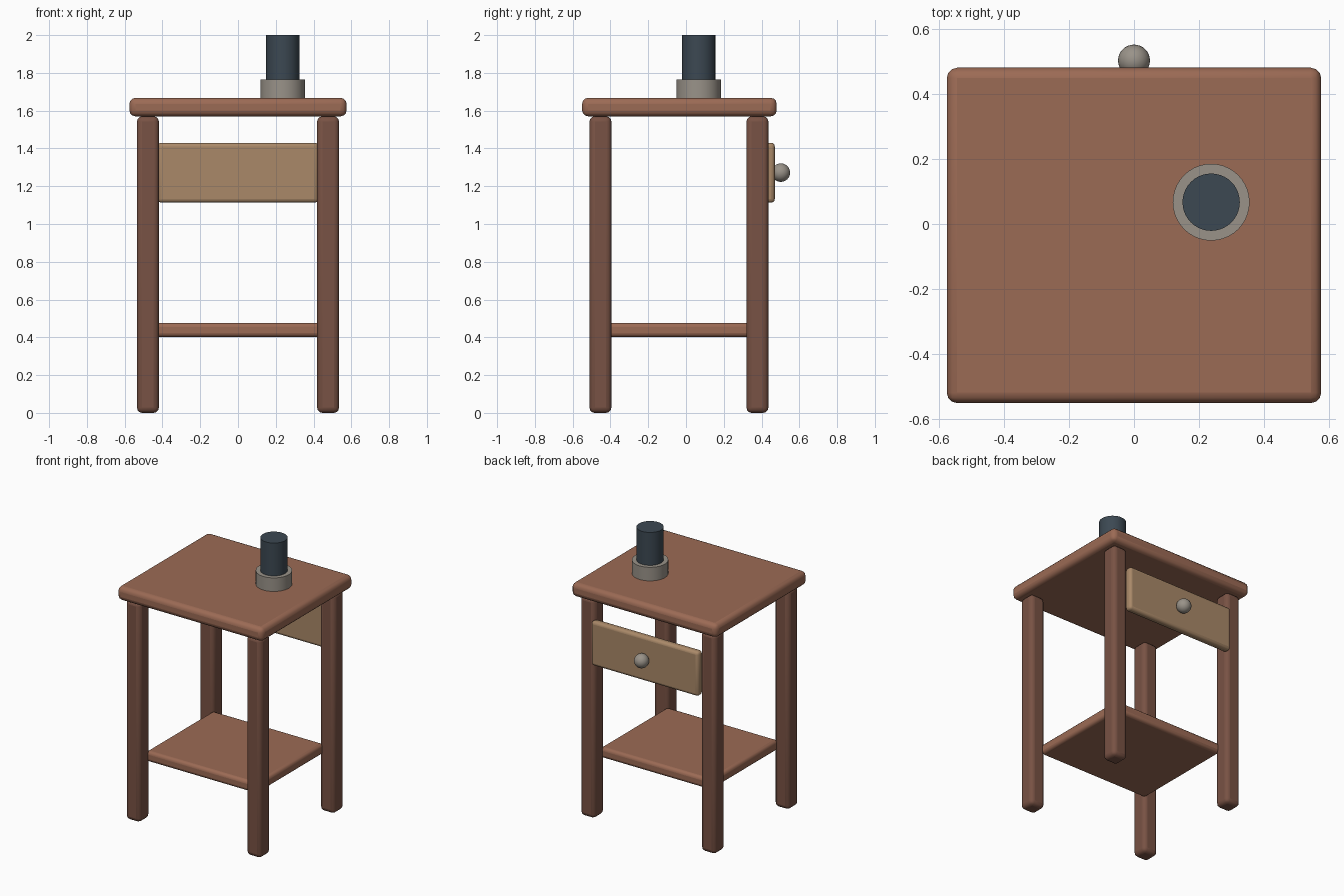
import bpy
from math import radians

if "Cube" in bpy.data.objects:
    bpy.data.objects.remove(bpy.data.objects["Cube"])


def material(name, rgb):
    m = bpy.data.materials.new(name)
    m.diffuse_color = (*rgb, 1)
    m.use_nodes = True
    m.node_tree.nodes["Principled BSDF"].inputs["Base Color"].default_value = m.diffuse_color
    return m


wood = material("wood", (0.33, 0.145, 0.09))
dark_wood = material("dark_wood", (0.19, 0.085, 0.058))
light_wood = material("light_wood", (0.40, 0.25, 0.14))
metal = material("metal", (0.32, 0.29, 0.25))
slate = material("slate", (0.045, 0.065, 0.085))


def finish(name, mat):
    ob = bpy.context.object
    ob.name = name
    ob.data.materials.append(mat)
    return ob


def box(name, lo, hi, bevel, mat):
    """Rounded box between two corners."""
    bpy.ops.mesh.primitive_cube_add(size=1, location=[(a + b) / 2 for a, b in zip(lo, hi)])
    ob = finish(name, mat)
    ob.scale = [b - a for a, b in zip(lo, hi)]
    bpy.ops.object.transform_apply(location=False, rotation=False, scale=True)
    mod = ob.modifiers.new("round_edges", 'BEVEL')
    mod.width = bevel
    mod.segments = 3
    bpy.ops.object.shade_smooth_by_angle(angle=radians(35))
    return ob


def cylinder(name, x, y, z0, z1, r, mat):
    bpy.ops.mesh.primitive_cylinder_add(vertices=40, radius=r, depth=z1 - z0,
                                        location=(x, y, (z0 + z1) / 2))
    finish(name, mat)
    bpy.ops.object.shade_smooth_by_angle(angle=radians(35))


# Top and lower shelf
box("table_top", (-0.575, -0.55, 1.57), (0.575, 0.48, 1.668), 0.032, wood)
box("lower_shelf", (-0.44, -0.415, 0.402), (0.44, 0.345, 0.477), 0.022, wood)

# Four legs
for side, x in (("left", -0.477), ("right", 0.477)):
    for end, y in (("front", -0.453), ("back", 0.378)):
        box(f"{end}_{side}_leg", (x - 0.058, y - 0.058, 0), (x + 0.058, y + 0.058, 1.57),
            0.028, dark_wood)

# Drawer panel and knob on the +y side
box("drawer_front", (-0.425, 0.415, 1.113), (0.425, 0.47, 1.43), 0.02, light_wood)
bpy.ops.mesh.primitive_uv_sphere_add(segments=32, ring_count=16, radius=0.049,
                                     location=(0, 0.502, 1.272))
finish("drawer_knob", metal)
bpy.ops.object.shade_smooth()

# Lamp stub standing on the top
cylinder("lamp_base", 0.237, 0.067, 1.664, 1.765, 0.118, metal)
cylinder("lamp_body", 0.237, 0.067, 1.75, 2.0, 0.088, slate)
